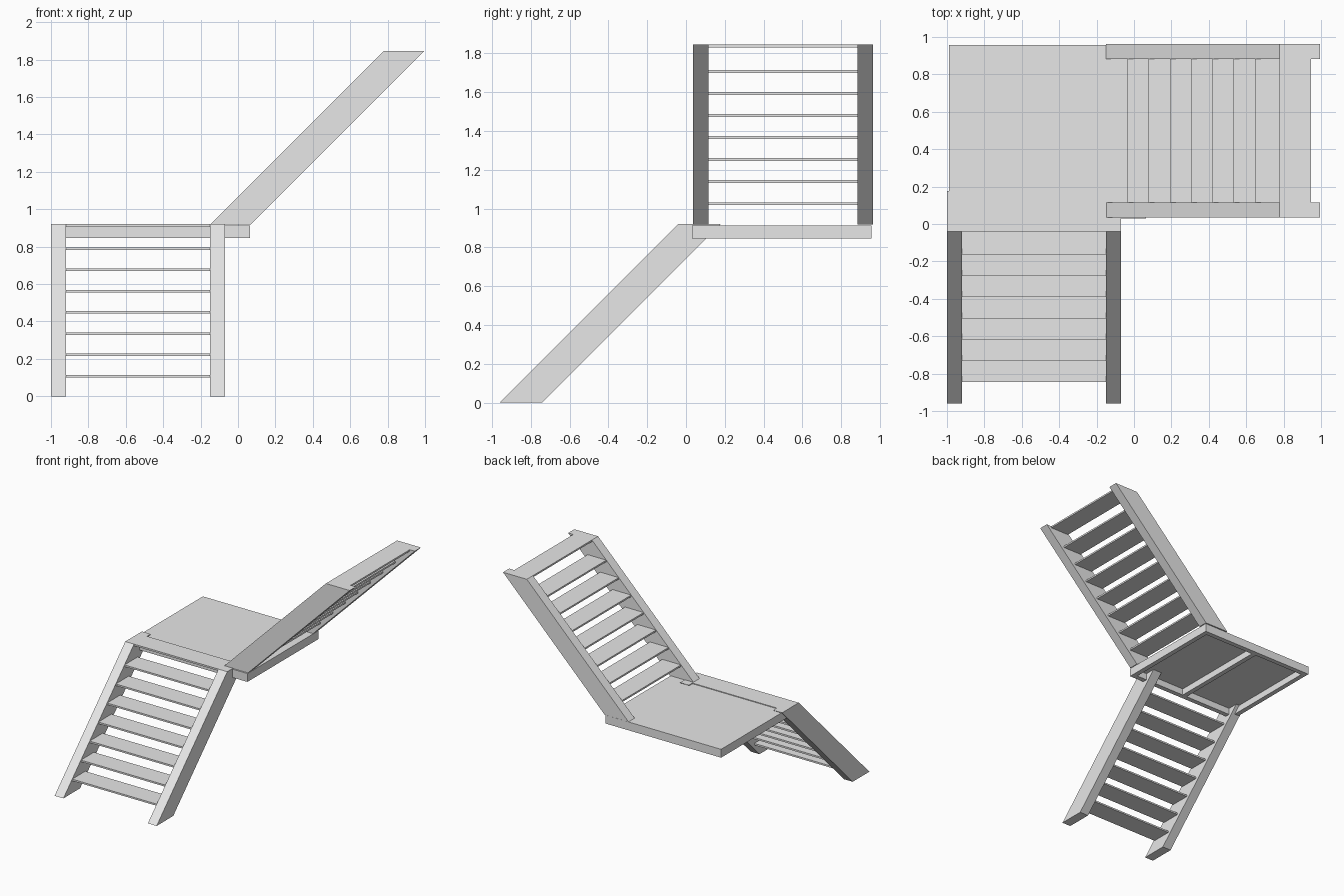
import bpy, bmesh
from mathutils import Vector

if "Cube" in bpy.data.objects:
    bpy.data.objects.remove(bpy.data.objects["Cube"])

grey = bpy.data.materials.new("light_grey")
grey.diffuse_color = (0.8, 0.8, 0.8, 1)
grey.use_nodes = True
grey.node_tree.nodes["Principled BSDF"].inputs["Base Color"].default_value = grey.diffuse_color


def extrude_profile(name, profile, lo, hi, run):
    """Extrude a (run, z) outline across the flight from lo to hi."""
    bm = bmesh.new()
    place = lambda r, a, z: (a, r, z) if run == "y" else (r, a, z)
    face = bm.faces.new([bm.verts.new(place(r, lo, z)) for r, z in profile])
    side = bmesh.ops.extrude_face_region(bm, geom=[face])["geom"]
    verts = [g for g in side if isinstance(g, bmesh.types.BMVert)]
    bmesh.ops.translate(bm, verts=verts, vec=Vector(place(0, hi - lo, 0)))
    bmesh.ops.recalc_face_normals(bm, faces=bm.faces)
    mesh = bpy.data.meshes.new(name)
    bm.to_mesh(mesh)
    bm.free()
    mesh.materials.append(grey)
    obj = bpy.data.objects.new(name, mesh)
    bpy.context.collection.objects.link(obj)
    return obj


def box(name, x0, x1, y0, y1, z0, z1):
    return extrude_profile(name, [(x0, z0), (x1, z0), (x1, z1), (x0, z1)], y0, y1, "x")


def flight(name, run, start, base, rise, lo, hi):
    """Open 45 degree flight: two stringers with eight thin treads between."""
    width, thick = 0.217, 0.08
    outline = [(start, base), (start + width, base),
               (start + width + rise, base + rise), (start + rise, base + rise)]
    extrude_profile(name + "_stringer_a", outline, lo, lo + thick, run)
    extrude_profile(name + "_stringer_b", outline, hi - thick, hi, run)
    for i in range(8):
        # the last tread lies flush with the stringer tops
        h = rise if i == 7 else 0.115 + 0.1135 * i
        r, z = start + h, base + h
        extrude_profile(f"{name}_tread_{i + 1}",
                        [(r, z - 0.014), (r + 0.17, z - 0.014), (r + 0.17, z), (r, z)],
                        lo + thick, hi - thick, run)


# Two flights at right angles
flight("lower_flight", "y", -0.96, 0.0, 0.92, -1.0, -0.07)
flight("upper_flight", "x", -0.15, 0.918, 0.927, 0.035, 0.963)

# Landing: thin deck on a joist frame
X0, X1, Y0, Y1, Z0, Z1 = -0.99, 0.065, 0.03, 0.957, 0.845, 0.914
B, D = 0.04, 0.9
box("landing_deck", X0, X1, Y0, Y1, D, Z1)
box("front_beam", X0, X1, Y0, Y0 + B, Z0, D)
box("back_beam", X0, X1, Y1 - B, Y1, Z0, D)
for part, x in (("left_beam", X0), ("middle_joist", (X0 + X1 - B) / 2), ("right_beam", X1 - B)):
    box(part, x, x + B, Y0 + B, Y1 - B, Z0, D)
